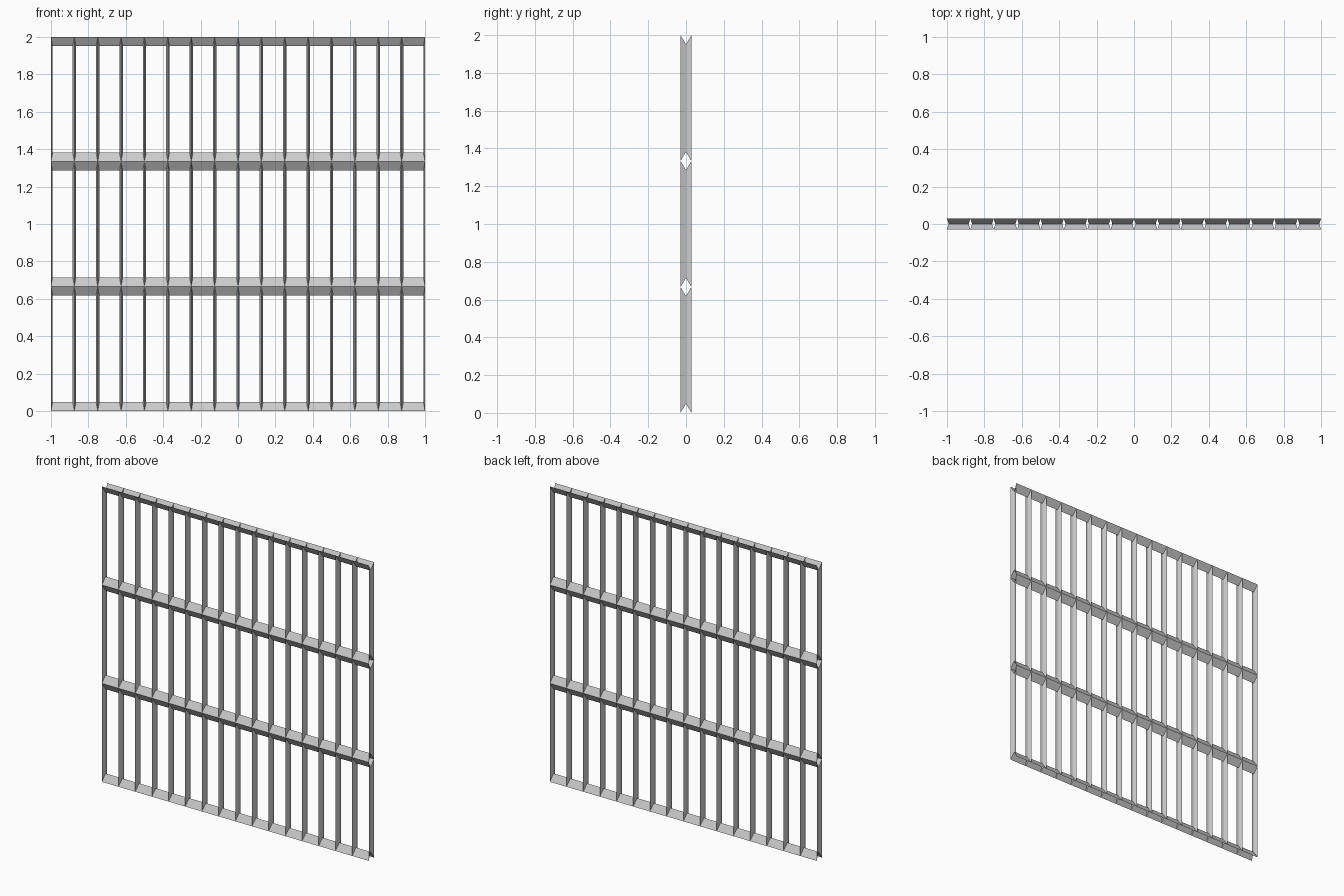
import bpy, bmesh

if "Cube" in bpy.data.objects:
    bpy.data.objects.remove(bpy.data.objects["Cube"])

COLS, ROWS = 16, 3
W, H = 2.0, 2.0
HALF_DEPTH = 0.029            # bar ridge distance from the centre plane
INSET_X, INSET_Z = 0.009, 0.048
dx, dz = W / COLS, H / ROWS

bm = bmesh.new()


def rectangle(x0, x1, z0, z1, y):
    """Four corners, counter-clockwise seen from the front (-y)."""
    return [bm.verts.new((x, y, z)) for x, z in
            ((x0, z0), (x1, z0), (x1, z1), (x0, z1))]


# Each opening: bevelled faces run from the front and back ridges to a mid-plane edge
for i in range(COLS):
    for j in range(ROWS):
        x0, z0 = -W / 2 + i * dx, j * dz
        x1, z1 = x0 + dx, z0 + dz
        front = rectangle(x0, x1, z0, z1, -HALF_DEPTH)
        back = rectangle(x0, x1, z0, z1, HALF_DEPTH)
        mid = rectangle(x0 + INSET_X, x1 - INSET_X, z0 + INSET_Z, z1 - INSET_Z, 0)
        for k in range(4):
            n = (k + 1) % 4
            bm.faces.new((front[k], front[n], mid[n], mid[k]))
            bm.faces.new((mid[k], mid[n], back[n], back[k]))

# Join neighbouring openings into hollow diamond-section bars
bmesh.ops.remove_doubles(bm, verts=bm.verts, dist=0.0005)

mesh = bpy.data.meshes.new("barred_grille")
bm.to_mesh(mesh)
bm.free()
bpy.context.collection.objects.link(bpy.data.objects.new("barred_grille", mesh))
